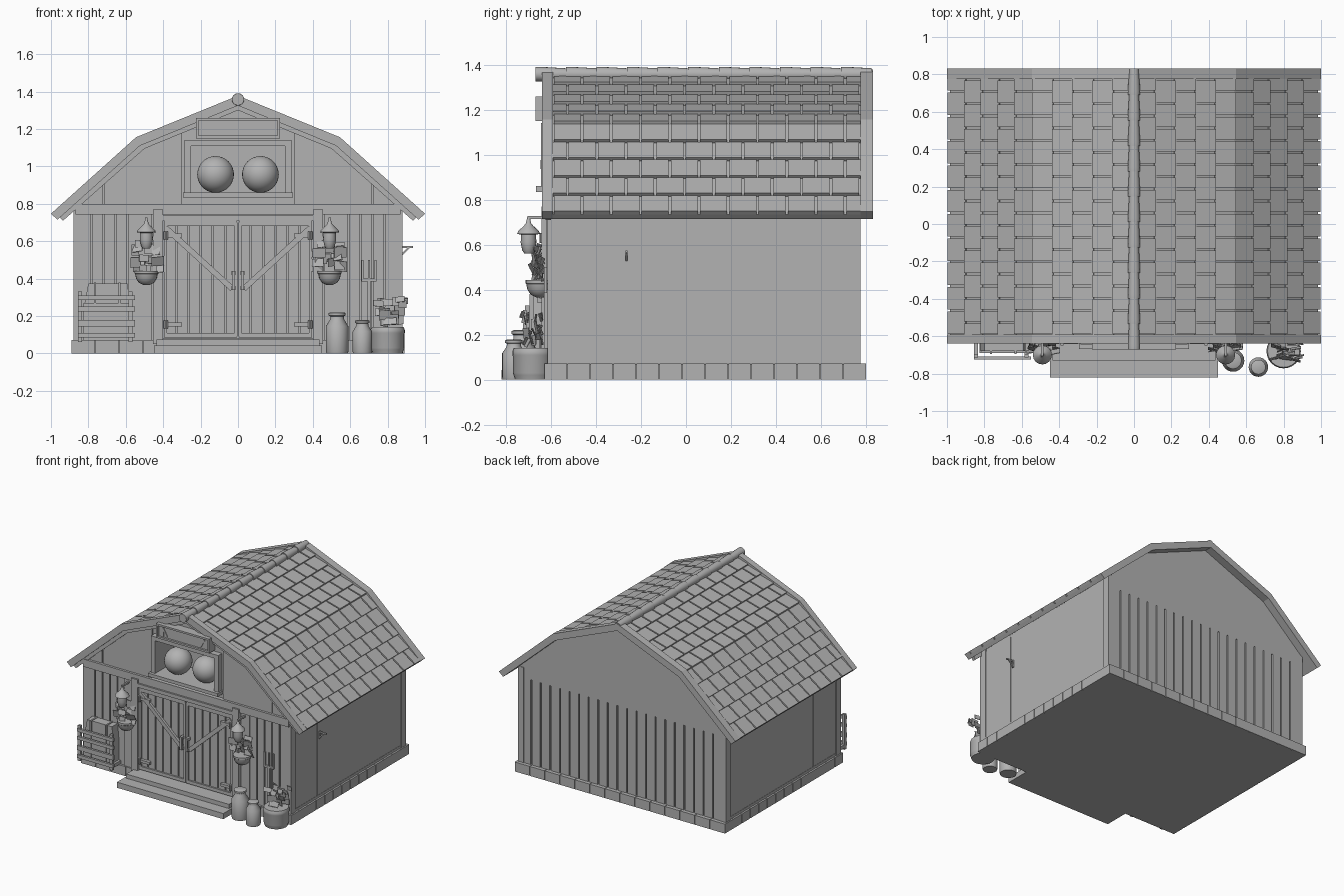
import bpy, bmesh, math, random
from mathutils import Vector, Matrix

if "Cube" in bpy.data.objects:
    bpy.data.objects.remove(bpy.data.objects["Cube"])

random.seed(4)
grey = bpy.data.materials.new("plain_grey")
grey.diffuse_color = (0.45, 0.45, 0.45, 1)
grey.use_nodes = True
grey.node_tree.nodes["Principled BSDF"].inputs["Base Color"].default_value = grey.diffuse_color


class Part:
    """Collects simple solids into one named object."""
    def __init__(self, name):
        self.name, self.bm = name, bmesh.new()

    def box(self, x0, x1, y0, y1, z0, z1):
        m = Matrix.Translation(((x0 + x1) / 2, (y0 + y1) / 2, (z0 + z1) / 2))
        m = m @ Matrix.Diagonal((x1 - x0, y1 - y0, z1 - z0, 1))
        bmesh.ops.create_cube(self.bm, size=1, matrix=m)
        return self

    def prism(self, pts, y0, y1):
        a = [self.bm.verts.new((x, y0, z)) for x, z in pts]
        b = [self.bm.verts.new((x, y1, z)) for x, z in pts]
        self.bm.faces.new(a)
        self.bm.faces.new(b[::-1])
        for i in range(len(a)):
            j = (i + 1) % len(a)
            self.bm.faces.new((a[j], a[i], b[i], b[j]))
        return self

    def beam(self, p, q, w, y0, y1):
        """Straight bar of width w from p to q in the front plane."""
        p, q = Vector(p), Vector(q)
        d = (q - p).normalized() * w / 2
        n = Vector((-d.y, d.x))
        return self.prism([p + n, q + n, q - n, p - n], y0, y1)

    def lathe(self, cx, cy, profile, n=20, axis='Z'):
        """Rings of (radius, height); along Y the centre is (x, z)."""
        rings = []
        for r, h in profile:
            ring = []
            for i in range(n):
                t = math.tau * i / n
                u, v = r * math.cos(t), r * math.sin(t)
                co = (cx + u, cy + v, h) if axis == 'Z' else (cx + u, h, cy + v)
                ring.append(self.bm.verts.new(co))
            rings.append(ring)
        for a, b in zip(rings, rings[1:]):
            for i in range(n):
                j = (i + 1) % n
                self.bm.faces.new((a[i], a[j], b[j], b[i]))
        self.bm.faces.new(rings[0])
        self.bm.faces.new(rings[-1])
        return self

    def leaves(self, x0, x1, y0, y1, z0, z1, count):
        for _ in range(count):
            w, h = random.uniform(.035, .07), random.uniform(.03, .06)
            c = (random.uniform(x0 + w / 2, x1 - w / 2), random.uniform(y0, y1),
                 random.uniform(z0 + h / 2, z1 - h / 2))
            m = Matrix.Translation(c) @ Matrix.Rotation(random.uniform(-.5, .5), 4, 'X')
            m = m @ Matrix.Rotation(random.uniform(-.4, .4), 4, 'Z')
            bmesh.ops.create_cube(self.bm, size=1, matrix=m @ Matrix.Diagonal((w, .004, h, 1)))
        return self

    def done(self, smooth=False):
        bmesh.ops.recalc_face_normals(self.bm, faces=self.bm.faces)
        me = bpy.data.meshes.new(self.name)
        self.bm.to_mesh(me)
        self.bm.free()
        me.materials.append(grey)
        ob = bpy.data.objects.new(self.name, me)
        bpy.context.collection.objects.link(ob)
        if smooth:
            bpy.ops.object.select_all(action='DESELECT')
            ob.select_set(True)
            bpy.context.view_layer.objects.active = ob
            bpy.ops.object.shade_smooth_by_angle(angle=math.radians(40))


def mirror(pts):
    return [(-x, z) for x, z in reversed(pts) if x > 0] + list(pts)


# Main body, closed behind the loft opening
house = mirror([(0, 1.33), (.52, 1.115), (.87, .80), (.87, .05)])
Part("barn_body").prism(house, -.42, .76).done()

# Front wall built around the loft opening
front = Part("front_wall")
for s in (-1, 1):
    front.prism([(s * x, z) for x, z in
                 ((.25, 1.228), (.52, 1.115), (.87, .80), (.87, .05), (.25, .05))], -.60, -.42)
front.prism([(-.25, 1.228), (0, 1.33), (.25, 1.228), (.25, 1.11), (-.25, 1.11)], -.60, -.42)
front.box(-.25, .25, -.60, -.42, .05, .86).done()

# Wall boards
boards = Part("back_wall_boards")
n = 21
for i in range(n):
    x = -.85 + i * 1.70 / n
    boards.box(x + .005, x + 1.70 / n - .005, .755, .772, .07, .72)
boards.prism(mirror([(0, 1.33), (.52, 1.115), (.87, .80), (.87, .72)]), .755, .772).done()
boards = Part("front_wall_boards")
for s in (-1, 1):
    for i in range(5):
        a = .53 + i * .064
        boards.box(min(s * a, s * (a + .055)), max(s * a, s * (a + .055)), -.612, -.595, .07, .75)
    boards.prism([(s * x, z) for x, z in
                  ((.30, 1.20), (.52, 1.11), (.715, .935), (.715, .80), (.30, .80))], -.612, -.595)
    boards.prism([(s * x, z) for x, z in ((.722, .93), (.865, .80), (.722, .80))], -.612, -.595)
boards.done()

# Side panels, corner posts and skirting
trim = Part("corner_posts")
for s in (-1, 1):
    for y0, y1 in ((-.615, -.56), (.72, .775)):
        trim.box(min(s * .83, s * .88), max(s * .83, s * .88), y0, y1, .07, .80)
    trim.box(min(s * .86, s * .876), max(s * .86, s * .876), -.56, .72, .07, .092)
    trim.box(min(s * .86, s * .874), max(s * .86, s * .874), -.56, -.293, .092, .78)
    trim.box(min(s * .86, s * .874), max(s * .86, s * .874), -.289, .72, .092, .78)
trim.done()
Part("front_cross_beam").box(-.87, .87, -.63, -.59, .742, .80).done()

# Stone foundation made of blocks
Part("foundation_core").box(-.88, .88, -.62, .79, 0, .068).done()
stones = Part("foundation_stones")
for s in (-1, 1):
    for i in range(14):
        y = -.63 + i * 1.43 / 14
        stones.box(min(s * .80, s * .89), max(s * .80, s * .89), y + .002, y + .1, 0, .072)
for y0, y1 in ((-.63, -.55), (.72, .80)):
    for i in range(14):
        x = -.89 + i * 1.78 / 14
        stones.box(x + .002, x + .125, y0, y1, 0, .072)
stones.done()

# Roof deck and the trim boards at both ends
def band(top, low):
    return mirror(top) + mirror(low)[::-1]

low = [(0, 1.325), (.525, 1.11), (.965, .715)]
Part("roof_deck").prism(band([(0, 1.35), (.537, 1.132), (.985, .735)], low), -.62, .80).done()
edge = band([(0, 1.378), (.545, 1.156), (1.0, .747)], low)
inner = band([(0, 1.335), (.52, 1.12), (.955, .73)], [(0, 1.30), (.50, 1.095), (.935, .71)])
ends = Part("roof_end_boards")
ends.prism(edge, -.64, -.592).prism(edge, .775, .832)
ends.prism(inner, -.625, -.60).done()

# Roof shingles: staggered, each row lapping the next
tiles = Part("roof_shingles")
pitch = .13
for s in (-1, 1):
    for p, q in (((0, 1.352), (.54, 1.134)), ((.54, 1.134), (.987, .737))):
        p, q = Vector(p), Vector(q)
        d = (q - p).normalized()
        nrm = Vector((-d.y, d.x))
        for r in range(5):
            a, b = p.lerp(q, r / 5), p.lerp(q, (r + 1) / 5)
            quad = [a + nrm * .004, b + nrm * .017, b - nrm * .004, a - nrm * .004]
            quad = [(s * v.x, v.y) for v in quad]
            y = -.592 - (r % 2) * pitch / 2
            while y < .775:
                y0, y1 = max(y + .005, -.592), min(y + pitch - .005, .775)
                if y1 - y0 > .01:
                    tiles.prism(quad, y0, y1)
                y += pitch
tiles.done()

# Ridge caps, each tapering into the next
ridge = Part("ridge_caps")
for i in range(11):
    y = -.67 + i * .136
    ridge.lathe(0, 1.358, [(.032, y), (.033, y + .02), (.026, y + .138)], 16, 'Y')
ridge.done(True)

# Double doors with braces, hinges and handles
door = Part("doors")
door.box(-.40, .40, -.61, -.59, .08, .72)
iron = Part("door_ironwork")
for s in (-1, 1):
    for i in range(6):
        a = .008 + i * .065
        door.box(min(s * a, s * (a + .057)), max(s * a, s * (a + .057)), -.62, -.60, .09, .70)
    door.box(min(s * .005, s * .395), max(s * .005, s * .395), -.632, -.60, .68, .71)
    door.box(min(s * .005, s * .395), max(s * .005, s * .395), -.632, -.60, .085, .11)
    for a in (.003, .38):
        door.box(min(s * a, s * (a + .016)), max(s * a, s * (a + .016)), -.632, -.60, .09, .70)
    door.beam((s * .385, .67), (s * .03, .345), .03, -.638, -.60)
    for z in (.155, .63):
        iron.box(min(s * .30, s * .39), max(s * .30, s * .39), -.642, -.61, z - .01, z + .01)
        iron.lathe(s * .385, -.64, [(.012, z - .022), (.012, z + .022)], 10)
    iron.box(s * .024 - .007, s * .024 + .007, -.66, -.648, .34, .44)
    for z in (.35, .43):
        iron.box(s * .024 - .01, s * .024 + .01, -.65, -.62, z - .01, z + .01)
door.done()
iron.done()
frame = Part("door_frame")
for s in (-1, 1):
    frame.box(min(s * .40, s * .455), max(s * .40, s * .455), -.642, -.59, .05, .77)
    frame.box(min(s * .46, s * .53), max(s * .46, s * .53), -.62, -.59, .05, .745)
frame.box(-.40, .40, -.64, -.59, .712, .74).done()
Part("front_steps").box(-.45, .45, -.82, -.62, 0, .043).box(-.435, .435, -.73, -.61, .043, .075).done()

# Loft opening with frame, sill, sign and two round bales
loft = Part("loft_frame")
for s in (-1, 1):
    loft.box(min(s * .25, s * .285), max(s * .25, s * .285), -.645, -.58, .86, 1.14)
loft.box(-.25, .25, -.645, -.58, 1.11, 1.14).box(-.295, .295, -.667, -.58, .835, .86).done()
sign = Part("sign_board").box(-.215, .215, -.655, -.60, 1.16, 1.25)
for z in (1.15, 1.245):
    sign.box(-.225, .225, -.67, -.60, z, z + .014)
for x in (-.225, .211):
    sign.box(x, x + .014, -.67, -.60, 1.164, 1.245)
for s in (-1, 1):
    for a, b in (((.14, 1.17), (.175, 1.235)), ((.175, 1.17), (.175, 1.225))):
        sign.beam((s * a[0], a[1]), (s * b[0], b[1]), .012, -.66, -.65)
sign.done()
bales = Part("loft_bales")
for s in (-1, 1):
    bmesh.ops.create_uvsphere(bales.bm, u_segments=32, v_segments=20, radius=.098,
                              matrix=Matrix.Translation((s * .12, -.55, .957)))
bales.done(True)

# Lanterns and hanging flower bowls beside the doors
lamp, bowl, plant = Part("lanterns"), Part("hanging_bowls"), Part("bowl_foliage")
for s in (-1, 1):
    x = s * .49
    lamp.lathe(x, -.70, [(.018, .56), (.028, .575), (.035, .61), (.033, .645), (.051, .648),
                         (.046, .66), (.02, .685), (.012, .695), (.006, .72)], 16)
    lamp.box(x - .006, x + .006, -.705, -.60, .715, .728)
    bowl.lathe(x, -.65, [(.015, .365), (.04, .378), (.055, .40), (.06, .425),
                         (.064, .428), (.064, .442), (.05, .442)], 20)
    plant.leaves(x - .1, x + .1, -.685, -.63, .43, .61, 18)
lamp.done(True)
bowl.done(True)
plant.done()

# Milk cans
cans = Part("milk_cans")
for x, y, r, h in ((.53, -.73, .06, .22), (.665, -.765, .052, .178)):
    cans.lathe(x, y, [(r * .95, 0), (r, .01), (r, h * .66), (r * .62, h * .83), (r * .6, h * .9),
                      (r * .75, h * .92), (r * .75, h * .98), (r * .6, h)], 24)
cans.done(True)

# Tub with plant
Part("plant_tub").lathe(.80, -.68, [(.08, 0), (.086, .02), (.09, .03), (.09, .105), (.092, .11),
                                   (.092, .125), (.086, .14), (.07, .14)], 24).done(True)
Part("tub_foliage").leaves(.71, .91, -.73, -.64, .14, .31, 20).done()

# Pitchfork leaning on the front wall
fork = Part("pitchfork").box(.692, .708, -.632, -.616, .07, .40).box(.66, .74, -.632, -.618, .385, .40)
for x in (.66, .695, .73):
    fork.box(x, x + .01, -.632, -.618, .40, .50)
fork.done()

# Slatted rack with a straw bundle
rack = Part("slatted_rack")
for x in (-.855, -.585):
    rack.box(x, x + .022, -.715, -.695, .06, .33)
    rack.box(x, x + .022, -.70, -.61, .075, .10)
for z, h in ((.285, .025), (.225, .025), (.145, .035), (.085, .025)):
    rack.box(-.855, -.55, -.725, -.708, z, z + h)
rack.done()
bale = Part("straw_bundle").box(-.825, -.58, -.69, -.61, .07, .27)
bale.prism([(-.82, .27), (-.80, .375), (-.59, .375), (-.58, .27)], -.68, -.61)
for x in (-.77, -.64):
    bale.box(x, x + .012, -.695, -.61, .07, .38)
bale.done()

# Small hook on the right wall
hook = Part("wall_hook").box(.87, .935, -.27, -.26, .565, .575)
hook.beam((.872, .525), (.915, .567), .009, -.27, -.26)
hook.box(.87, .88, -.272, -.258, .52, .578).done()
